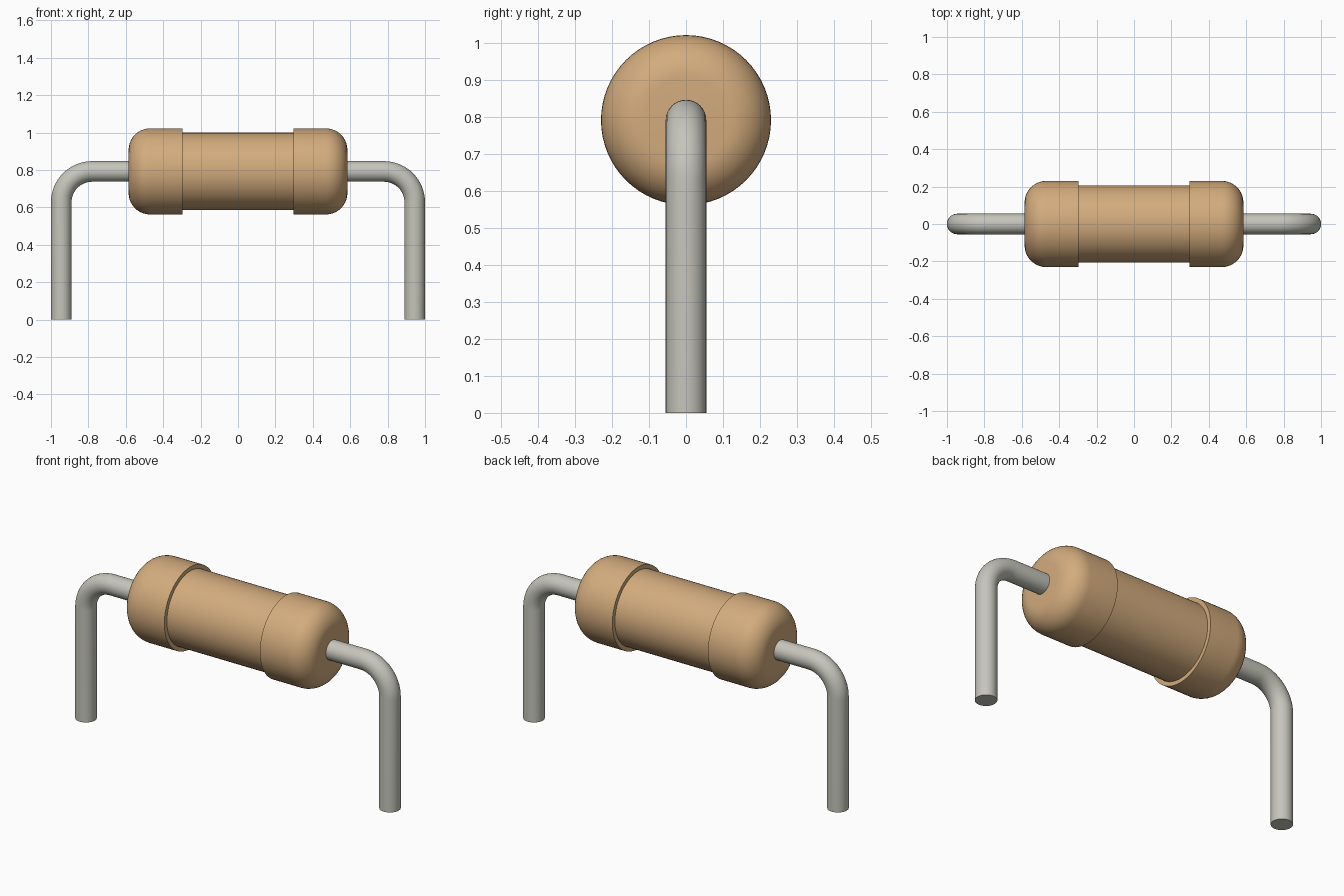
import bpy, bmesh, math

if "Cube" in bpy.data.objects:
    bpy.data.objects.remove(bpy.data.objects["Cube"])

AXIS_Z = 0.792      # height of the body axis
WIRE_R = 0.055
SEGS = 64


def material(name, rgb):
    m = bpy.data.materials.new(name)
    m.diffuse_color = (*rgb, 1)
    m.use_nodes = True
    m.node_tree.nodes["Principled BSDF"].inputs["Base Color"].default_value = m.diffuse_color
    return m


tan = material("tan ceramic", (0.65, 0.41, 0.205))
metal = material("grey metal", (0.56, 0.56, 0.50))


def sweep(name, rings, mat, cap=True):
    """Skin a list of vertex rings into a smooth shaded object."""
    bm = bmesh.new()
    loops = [[bm.verts.new(p) for p in ring] for ring in rings]
    n = len(loops[0])
    for a, b in zip(loops, loops[1:]):
        for i in range(n):
            j = (i + 1) % n
            bm.faces.new((a[i], a[j], b[j], b[i]))
    bm.faces.new(loops[0])
    bm.faces.new(loops[-1])
    bmesh.ops.recalc_face_normals(bm, faces=bm.faces)
    me = bpy.data.meshes.new(name)
    bm.to_mesh(me)
    bm.free()
    me.materials.append(mat)
    ob = bpy.data.objects.new(name, me)
    bpy.context.collection.objects.link(ob)
    bpy.ops.object.select_all(action='DESELECT')
    ob.select_set(True)
    bpy.context.view_layer.objects.active = ob
    bpy.ops.object.shade_smooth_by_angle(angle=math.radians(35))
    return ob


# Body: one turned profile with two rounded end caps and a narrower middle
END_X, STEP_X, CAP_R, MID_R, FILLET = 0.585, 0.297, 0.23, 0.207, 0.115
half = [(END_X - FILLET + FILLET * math.cos(t), CAP_R - FILLET + FILLET * math.sin(t))
        for t in (i * math.pi / 20 for i in range(11))]
half += [(STEP_X, CAP_R), (STEP_X, MID_R)]
profile = half + [(-x, r) for x, r in reversed(half)]
angles = [2 * math.pi * i / SEGS for i in range(SEGS)]
sweep("resistor_body",
      [[(x, r * math.cos(a), AXIS_Z + r * math.sin(a)) for a in angles] for x, r in profile],
      tan)

# Wire leads: out of the end cap, round a bend, straight down to the ground
LEG_X, BEND = 0.945, 0.165
path = [(END_X - 0.02, AXIS_Z, 0.0)]
path += [(LEG_X - BEND + BEND * math.sin(t), AXIS_Z - BEND + BEND * math.cos(t), t)
         for t in (i * math.pi / 32 for i in range(17))]
path += [(LEG_X, 0.0, math.pi / 2)]
wire_angles = angles[::2]
for side, name in ((1, "right_lead"), (-1, "left_lead")):
    sweep(name,
          [[(side * (x + WIRE_R * math.cos(a) * math.sin(t)),
             WIRE_R * math.sin(a),
             z + WIRE_R * math.cos(a) * math.cos(t)) for a in wire_angles]
           for x, z, t in path],
          metal)
